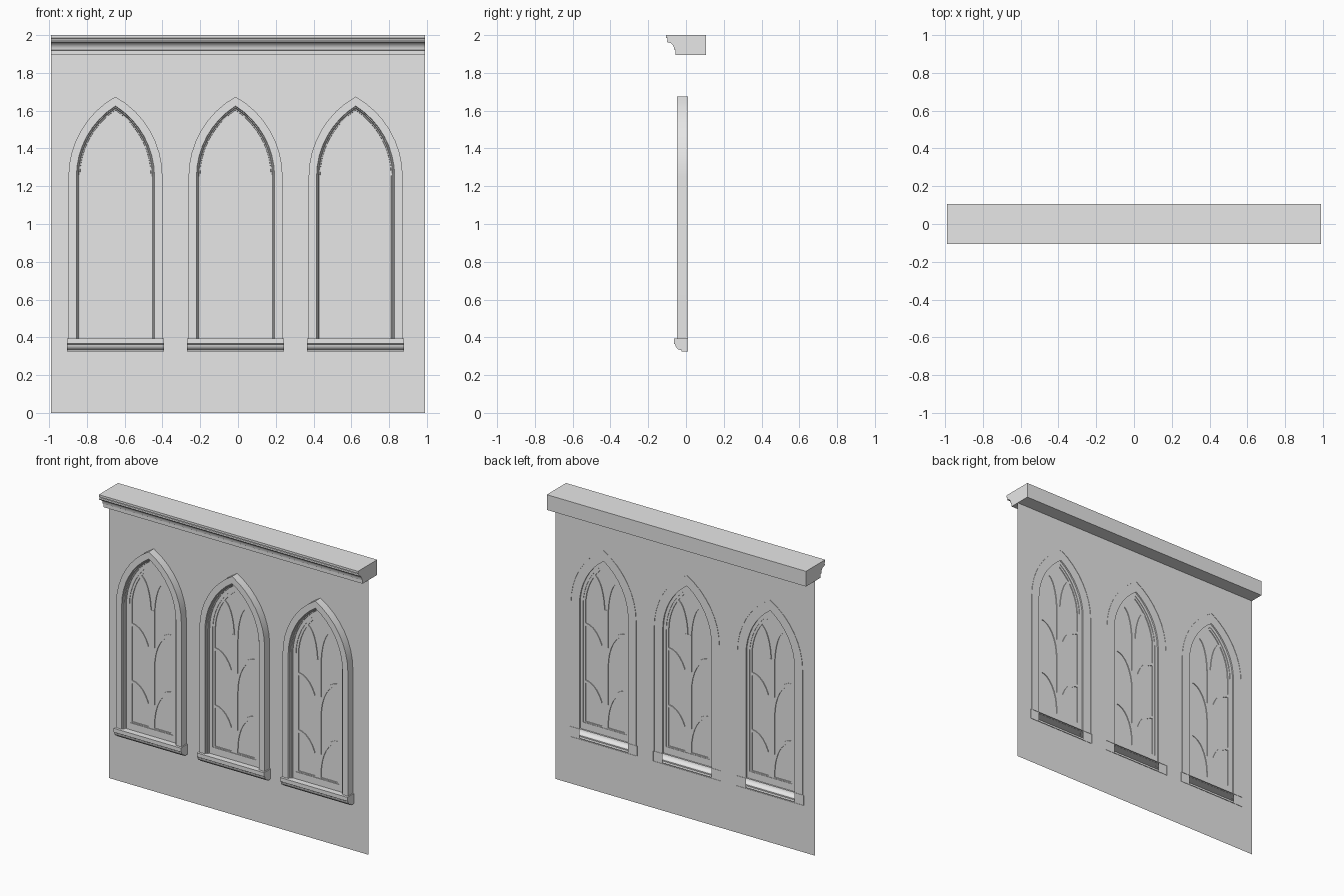
import bpy, bmesh, math
from mathutils import Vector

if "Cube" in bpy.data.objects:
    bpy.data.objects.remove(bpy.data.objects["Cube"], do_unlink=True)

stone = bpy.data.materials.new("pale_grey_stone")
stone.use_nodes = True
stone.diffuse_color = (0.8, 0.8, 0.8, 1)
stone.node_tree.nodes["Principled BSDF"].inputs["Base Color"].default_value = (0.8, 0.8, 0.8, 1)

HALF = 0.99            # half length of wall
SPRING = 1.25          # height where the arches begin
ARC_X = 0.237          # arc centre beyond the window axis
WALL_Y = 0.008
BACK_Y = 0.0105
CENTRES = [-0.013 + 0.636 * i for i in (-1, 0, 1)]


def finish(name, bm, recalc=True):
    if recalc:
        bmesh.ops.recalc_face_normals(bm, faces=bm.faces)
    me = bpy.data.meshes.new(name)
    bm.to_mesh(me)
    bm.free()
    ob = bpy.data.objects.new(name, me)
    bpy.context.collection.objects.link(ob)
    me.materials.append(stone)
    bpy.ops.object.select_all(action='DESELECT')
    ob.select_set(True)
    bpy.context.view_layer.objects.active = ob
    bpy.ops.object.shade_smooth_by_angle(angle=math.radians(25))
    return ob


def arch(a, base, steps=8):
    """Pointed arch outline (x, z), right foot over the tip to left foot."""
    r = a + ARC_X
    end = math.acos(ARC_X / r)
    right = [(a, base)]
    for i in range(steps + 1):
        t = end * i / steps
        right.append((r * math.cos(t) - ARC_X, SPRING + r * math.sin(t)))
    return right + [(-x, z) for x, z in reversed(right[:-1])]


def loft(bm, rings, ring_closed=False, wrap=False):
    vs = [[bm.verts.new(p) for p in ring] for ring in rings]
    if wrap:
        vs.append(vs[0])
    n = len(vs[0])
    for a, b in zip(vs, vs[1:]):
        for i in range(n if ring_closed else n - 1):
            j = (i + 1) % n
            bm.faces.new((a[i], a[j], b[j], b[i]))
    return vs


def arch_loft(bm, cx, profile, closed):
    """Sweep (half width, y, base) profile points around the arch."""
    rings = [[(cx + x, y, z) for x, z in arch(a, base)] for a, y, base in profile]
    loft(bm, rings, closed, closed)


def extrude_x(bm, profile, x0, x1, closed=True):
    """Moulding run along x from a (y, z) profile, with end caps."""
    ends = [[(x, y, z) for y, z in profile] for x in (x0, x1)]
    vs = loft(bm, ends, ring_closed=closed)
    for ring in vs:
        bm.faces.new(ring)


def bar(bm, path, width, y0, y1):
    """Flat glazing bar following an (x, z) path."""
    pts = [Vector(p) for p in path]
    rings = []
    for i, p in enumerate(pts):
        d = (pts[min(i + 1, len(pts) - 1)] - pts[max(i - 1, 0)]).normalized()
        n = Vector((-d.y, d.x)) * width / 2
        l, r = p + n, p - n
        rings.append([(l.x, y0, l.y), (r.x, y0, r.y), (r.x, y1, r.y), (l.x, y1, l.y)])
    vs = loft(bm, rings, ring_closed=True)
    bm.faces.new(vs[0])
    bm.faces.new(vs[-1])


# Wall sheet with three arched openings
bm = bmesh.new()
outlines = [[(-HALF, 0), (HALF, 0), (HALF, 1.95), (-HALF, 1.95)]]
outlines += [[(c + x, z) for x, z in arch(0.186, 0.33)] for c in CENTRES]
for line in outlines:
    loop = [bm.verts.new((x, WALL_Y, z)) for x, z in line]
    for i, v in enumerate(loop):
        bm.edges.new((v, loop[i - 1]))
bmesh.ops.triangle_fill(bm, edges=bm.edges[:], use_beauty=True, normal=(0, -1, 0))
finish("wall", bm, recalc=False)

# Cornice
bm = bmesh.new()
cove = [(-0.098 + 0.036 * math.sin(t), 1.922 + 0.04 * math.cos(t))
        for t in [math.pi / 2 * i / 6 for i in range(7)]]
extrude_x(bm, [(0.105, 2), (-0.105, 2), (-0.105, 1.985), (-0.097, 1.983),
               (-0.097, 1.975), (-0.102, 1.97)] + cove
          + [(-0.055, 1.92), (-0.055, 1.895), (0.105, 1.895)], -HALF, HALF)
finish("cornice", bm)

for side, cx in zip(("right", "middle", "left"), CENTRES):
    # Moulded arch surround
    bm = bmesh.new()
    arch_loft(bm, cx, [(a, y, 0.393) for a, y in (
        (0.249, BACK_Y), (0.249, -0.047), (0.207, -0.047), (0.204, -0.039),
        (0.199, -0.037), (0.195, -0.028), (0.189, -0.026), (0.186, WALL_Y))], False)
    finish(side + "_window_surround", bm)

    # Hollow sill, open at the back
    bm = bmesh.new()
    curve = [(-0.024 - 0.032 * math.cos(t), 0.362 - 0.03 * math.sin(t))
             for t in [math.pi / 2 * i / 5 for i in range(6)]]
    extrude_x(bm, [(BACK_Y, 0.394), (-0.064, 0.394), (-0.064, 0.367)] + curve
              + [(-0.024, 0.324), (BACK_Y, 0.324)], cx - 0.257, cx + 0.257, closed=False)
    finish(side + "_window_sill", bm)

    # Sash frame with bottom rail, and thinner inner bead
    bm = bmesh.new()
    arch_loft(bm, cx, [(0.188, -0.022, 0.393), (0.166, -0.022, 0.442),
                       (0.166, -0.003, 0.442), (0.188, -0.003, 0.393)], True)
    arch_loft(bm, cx, [(0.17, -0.018, 0.438), (0.15, -0.018, 0.45),
                       (0.15, -0.006, 0.45), (0.17, -0.006, 0.438)], True)
    finish(side + "_window_sash", bm)

    # Pane
    bm = bmesh.new()
    bm.faces.new([bm.verts.new((cx + x, -0.012, z)) for x, z in arch(0.16, 0.44)])
    finish(side + "_window_pane", bm, recalc=False)

    # Tracery: central mullion with pairs of curved branches
    bm = bmesh.new()
    bar(bm, [(cx, 0.44), (cx, 1.26)], 0.046, -0.018, -0.006)
    for top, reach in ((0.725, 0.14), (1.12, 0.14), (1.475, 0.085)):
        for s in (-1, 1):
            arc = [(cx + s * (0.013 + reach * (1 - math.cos(t))),
                    top - 0.25 + 0.25 * math.sin(t))
                   for t in [math.pi / 2 * i / 8 for i in range(9)]]
            bar(bm, arc, 0.02, -0.0175, -0.0065)
    finish(side + "_window_tracery", bm)
